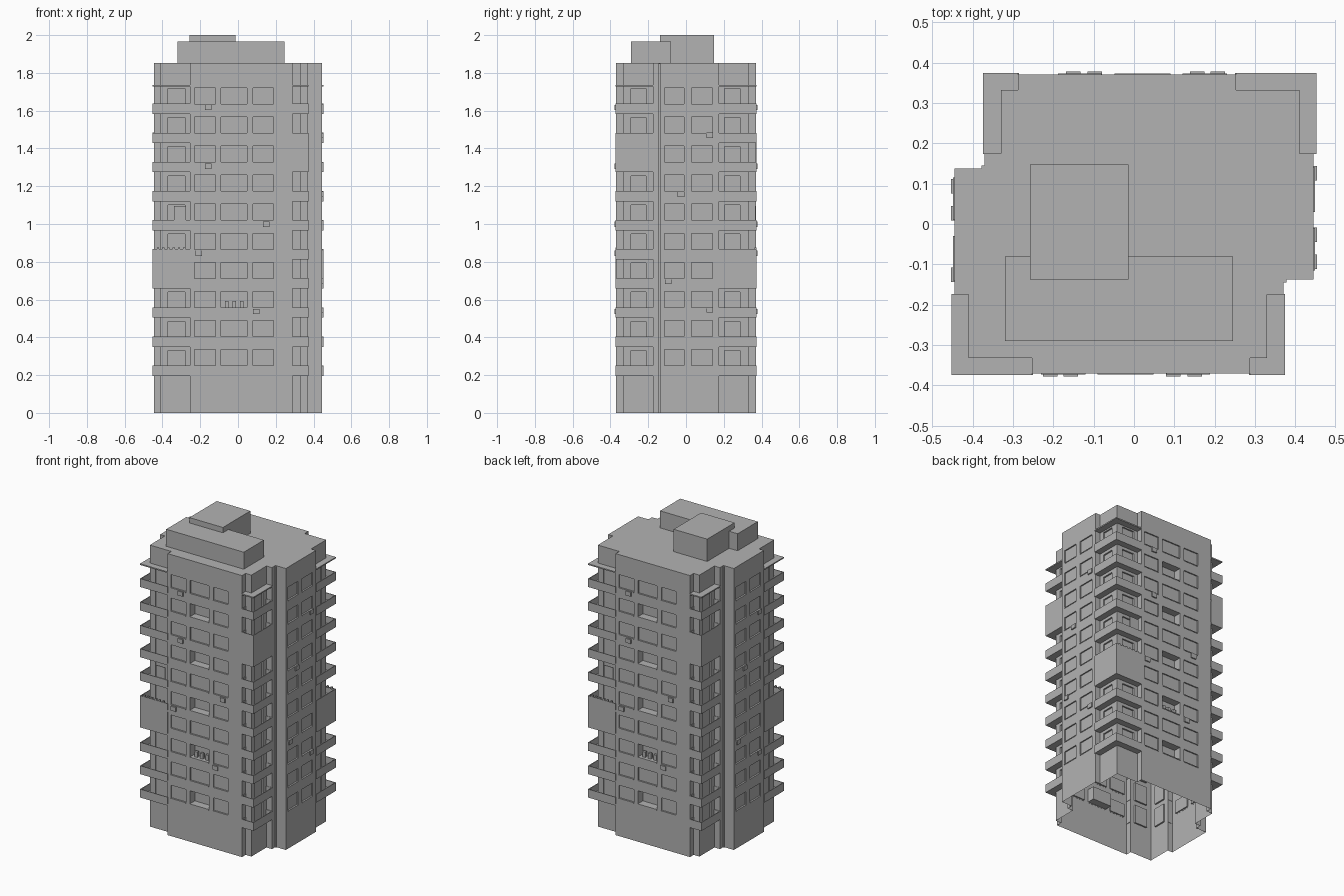
import bpy, bmesh
from mathutils import Vector

if "Cube" in bpy.data.objects:
    bpy.data.objects.remove(bpy.data.objects["Cube"])

TOP = 1.853          # roof height
PITCH = 0.154        # storey height
FLOORS = range(10)
BALC = 0.196         # underside of the lowest balcony
SILL = 0.25          # lowest window sill
WIN_H = 0.085

grey = bpy.data.materials.new("concrete_grey")
grey.diffuse_color = (0.448, 0.448, 0.448, 1)
grey.use_nodes = True
grey.node_tree.nodes["Principled BSDF"].inputs["Base Color"].default_value = grey.diffuse_color


def finish(name, bm, weld=False):
    if weld:
        bmesh.ops.remove_doubles(bm, verts=bm.verts, dist=0.0002)
    me = bpy.data.meshes.new(name)
    bm.to_mesh(me)
    bm.free()
    me.materials.append(grey)
    ob = bpy.data.objects.new(name, me)
    bpy.context.collection.objects.link(ob)
    return ob


def box(bm, x0, x1, y0, y1, z0, z1):
    vs = bmesh.ops.create_cube(bm, size=1)["verts"]
    for v in vs:
        v.co = Vector(((x0 + x1) / 2 + v.co.x * (x1 - x0),
                       (y0 + y1) / 2 + v.co.y * (y1 - y0),
                       (z0 + z1) / 2 + v.co.z * (z1 - z0)))


def both(bm, x0, x1, y0, y1, z0, z1):
    """Box plus its copy turned half round: the tower has two equal halves."""
    box(bm, x0, x1, y0, y1, z0, z1)
    box(bm, -x1, -x0, -y1, -y0, z0, z1)


def wall(bm, p, q, holes):
    """Wall from p to q with recessed openings (u0, u1, z0, z1, depth)."""
    p, q = Vector((*p, 0)), Vector((*q, 0))
    d = (q - p).normalized()
    n = Vector((d.y, -d.x, 0))
    us = sorted({0, (q - p).length} | {h[0] for h in holes} | {h[1] for h in holes})
    zs = sorted({0, TOP} | {round(z, 4) for h in holes for z in h[2:4]})

    def quad(pts):
        bm.faces.new([bm.verts.new(p + d * u - n * w + Vector((0, 0, z))) for u, z, w in pts])

    for a, b in zip(us, us[1:]):
        for c, e in zip(zs, zs[1:]):
            um, zm = (a + b) / 2, (c + e) / 2
            if not any(h[0] < um < h[1] and h[2] < zm < h[3] for h in holes):
                quad([(a, c, 0), (b, c, 0), (b, e, 0), (a, e, 0)])
    for a, b, c, e, w in holes:
        ring = [(a, c), (b, c), (b, e), (a, e)]
        quad([(u, z, w) for u, z in ring])
        for (u, z), (u2, z2) in zip(ring, ring[1:] + ring[:1]):
            quad([(u, z, 0), (u2, z2, 0), (u2, z2, w), (u, z, w)])


# Half of the footprint, anticlockwise from the left wall; notched balcony corners
HALF = [(-0.445, -0.175), (-0.41, -0.175), (-0.41, -0.332), (-0.253, -0.332),
        (-0.253, -0.37), (0.288, -0.37), (0.288, -0.332), (0.33, -0.332),
        (0.33, -0.175), (0.37, -0.175), (0.37, -0.138), (0.445, -0.138)]
FOOT = HALF + [(-x, -y) for x, y in HALF]

# Window columns as (start, end) along each wall
FRONT = [(-0.23, -0.12), (-0.09, 0.048), (0.08, 0.188)]
SIDE = [(-0.115, -0.01), (0.03, 0.14)]
front_holes, side_holes = [], []
for i in FLOORS:
    z = SILL + PITCH * i
    for k, (a, b) in enumerate(FRONT):
        depth = 0.05 if k == 1 and i % 2 == 0 else 0.008
        front_holes.append((a + 0.253, b + 0.253, z, z + WIN_H, depth))
    side_holes += [(a + 0.138, b + 0.138, z, z + WIN_H, 0.008) for a, b in SIDE]


def doors(a, b):
    return [(a, b, BALC + 0.014 + PITCH * i, BALC + 0.135 + PITCH * i, 0.01) for i in FLOORS]


HOLES = {1: doors(0.03, 0.11), 2: doors(0.04, 0.13), 4: front_holes,
         7: doors(0.04, 0.12), 11: side_holes}

# Tower shell, open underneath
bm = bmesh.new()
for k in range(24):
    wall(bm, FOOT[k], FOOT[(k + 1) % 24], HOLES.get(k % 12, []))
bm.faces.new([bm.verts.new((x, y, TOP)) for x, y in FOOT])
finish("tower_walls", bm, weld=True)

# Roof structures
bm = bmesh.new()
box(bm, -0.32, 0.245, -0.29, -0.08, TOP - 0.004, 1.965)
finish("roof_plant_room", bm)
bm = bmesh.new()
box(bm, -0.258, -0.014, -0.137, 0.148, TOP - 0.004, 2.0)
finish("roof_lift_tower", bm)

# Corner balconies: L-shaped floor with thin parapets, and a top canopy.
# Each corner: outer x, inner wall x, inner end x
OUT_Y, IN_Y, END_Y, T = -0.374, -0.332, -0.173, 0.005
CORNERS = {"wide": (-0.452, -0.41, -0.253), "narrow": (0.374, 0.33, 0.288)}


def corner_slab(bm, c, z0, z1):
    xo, xi, xe = CORNERS[c]
    both(bm, min(xo, xe), max(xo, xe), OUT_Y, IN_Y, z0, z1)
    both(bm, min(xo, xi), max(xo, xi), IN_Y, END_Y, z0, z1)


def corner_rail(bm, c, z0, z1):
    xo, xi, xe = CORNERS[c]
    s = 1 if xe > xo else -1
    both(bm, min(xo, xe), max(xo, xe), OUT_Y, OUT_Y + T, z0, z1)
    both(bm, min(xo, xo + s * T), max(xo, xo + s * T), OUT_Y + T, END_Y, z0, z1)
    both(bm, min(xo, xi), max(xo, xi), END_Y - T, END_Y, z0, z1)
    both(bm, xe - T / 2, xe + T / 2, OUT_Y, IN_Y, z0, z1)


ENCLOSED = {"wide": 3, "narrow": 7}
for c in CORNERS:
    bm = bmesh.new()
    for i in FLOORS:
        z = BALC + PITCH * i
        corner_slab(bm, c, z, z + 0.012)
        corner_rail(bm, c, z + 0.012, z + 0.055)
    finish(c + "_balconies", bm)
    bm = bmesh.new()
    corner_slab(bm, c, 1.727, 1.735)
    finish(c + "_canopy", bm)
    # one glazed-in balcony per corner
    bm = bmesh.new()
    z = BALC + PITCH * ENCLOSED[c]
    corner_rail(bm, c, z + 0.055, z + PITCH)
    finish(c + "_balcony_enclosure", bm)

# Partly screened balcony
bm = bmesh.new()
z = BALC + PITCH * 5
both(bm, -0.34, -0.275, OUT_Y + 0.006, OUT_Y + 0.01, z + 0.05, z + 0.13)
finish("balcony_screen", bm)

# Window sills
bm = bmesh.new()
for i in FLOORS:
    z = SILL + PITCH * i
    for a, b in FRONT:
        both(bm, a, b, -0.373, -0.369, z - 0.005, z)
    for a, b in SIDE:
        both(bm, 0.444, 0.448, a, b, z - 0.005, z)
finish("window_sills", bm)

# Air conditioners
bm = bmesh.new()
for x, z in [(-0.157, 1.617), (-0.157, 1.305), (0.15, 0.998), (-0.208, 0.845), (0.097, 0.537)]:
    both(bm, x - 0.018, x + 0.018, -0.378, -0.369, z - 0.014, z + 0.014)
for y, z in [(0.126, 1.47), (-0.027, 1.158), (-0.094, 0.697), (0.126, 0.545)]:
    both(bm, 0.444, 0.453, y - 0.018, y + 0.018, z - 0.014, z + 0.014)
finish("air_conditioners", bm)

# Down pipes in the inner corners
bm = bmesh.new()
both(bm, 0.369, 0.378, -0.145, -0.137, 0, 1.85)
finish("down_pipes", bm)

# Table and seats in one niche
bm = bmesh.new()
z = SILL + PITCH * 2
for x in (-0.06, -0.02, 0.02):
    both(bm, x - 0.01, x + 0.01, -0.352, -0.335, z, z + 0.035)
finish("niche_furniture", bm)

# Potted plants along one balcony
bm = bmesh.new()
z = BALC + PITCH * 4 + 0.05
for k in range(6):
    x = -0.43 + 0.028 * k
    both(bm, x, x + 0.012, -0.372, -0.362, z, z + 0.014)
finish("balcony_plants", bm)
